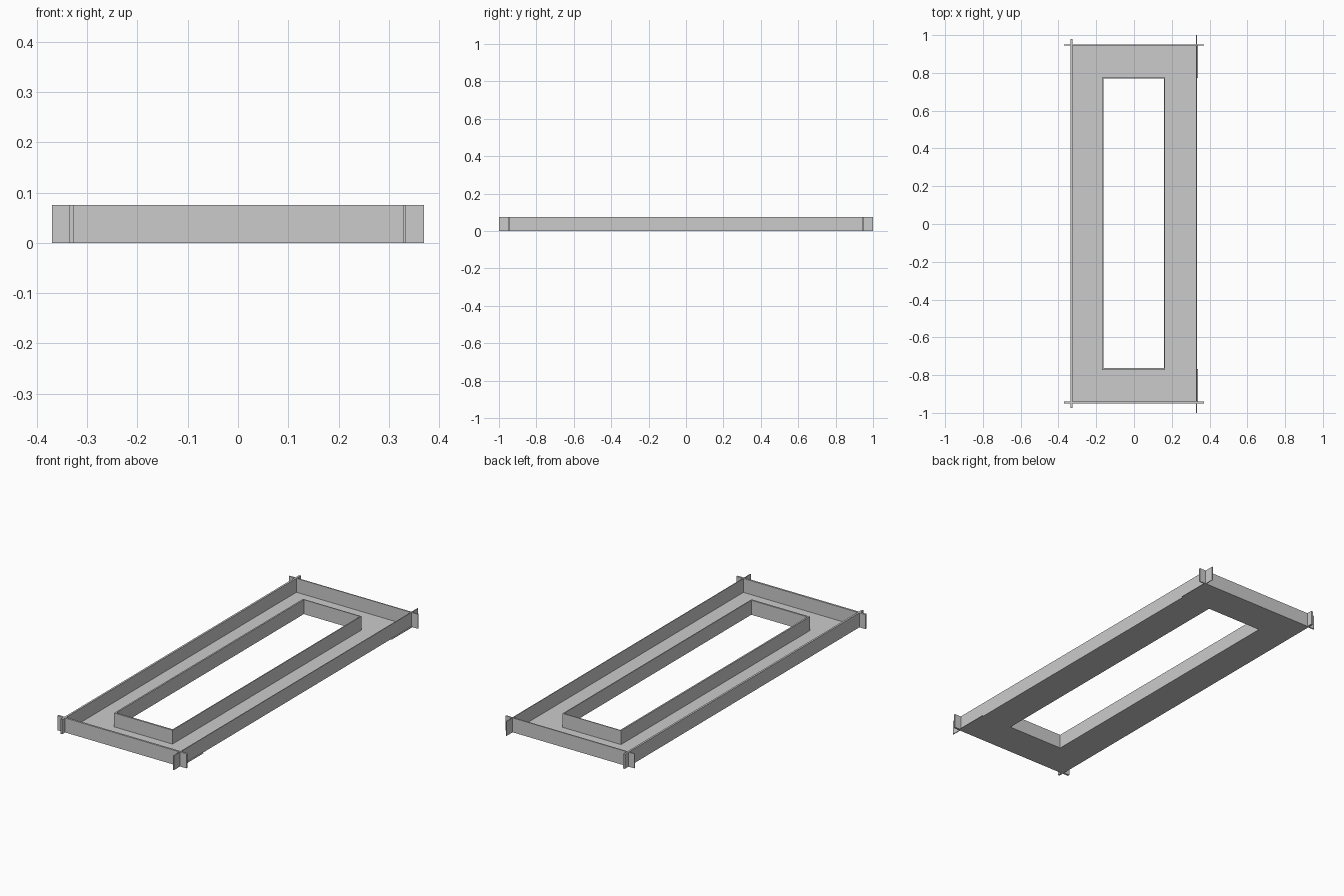
import bpy

if "Cube" in bpy.data.objects:
    bpy.data.objects.remove(bpy.data.objects["Cube"])

H = 0.075   # board height
F = 0.003   # floor thickness


def box(name, x0, x1, y0, y1, z0=0.0, z1=H):
    """Box given by its extents on each axis."""
    bpy.ops.mesh.primitive_cube_add(
        size=1, location=((x0 + x1) / 2, (y0 + y1) / 2, (z0 + z1) / 2))
    ob = bpy.context.object
    ob.name = name
    ob.scale = (x1 - x0, y1 - y0, z1 - z0)
    bpy.ops.object.transform_apply(location=False, rotation=False, scale=True)
    return ob


# Outer boards, crossing and overshooting at the corners
box("outer_board_front", -0.37, 0.37, -0.950, -0.940)
box("outer_board_back", -0.37, 0.37, 0.944, 0.950)
box("outer_board_left", -0.336, -0.326, -0.975, 0.98)
box("outer_board_right", 0.329, 0.333, -1.0, 1.0)

# Inner boards around the opening
box("inner_board_left", -0.170, -0.162, -0.772, 0.775)
box("inner_board_right", 0.160, 0.165, -0.772, 0.775)
box("inner_board_front", -0.165, 0.162, -0.772, -0.763)
box("inner_board_back", -0.165, 0.162, 0.770, 0.775)

# Floor planks: the two end planks reach just past the right board
box("floor_front", -0.335, 0.339, -0.945, -0.768, 0, F)
box("floor_back", -0.335, 0.339, 0.773, 0.947, 0, F)
box("floor_left", -0.335, -0.165, -0.768, 0.773, 0, F)
box("floor_right", 0.163, 0.332, -0.768, 0.773, 0, F)
